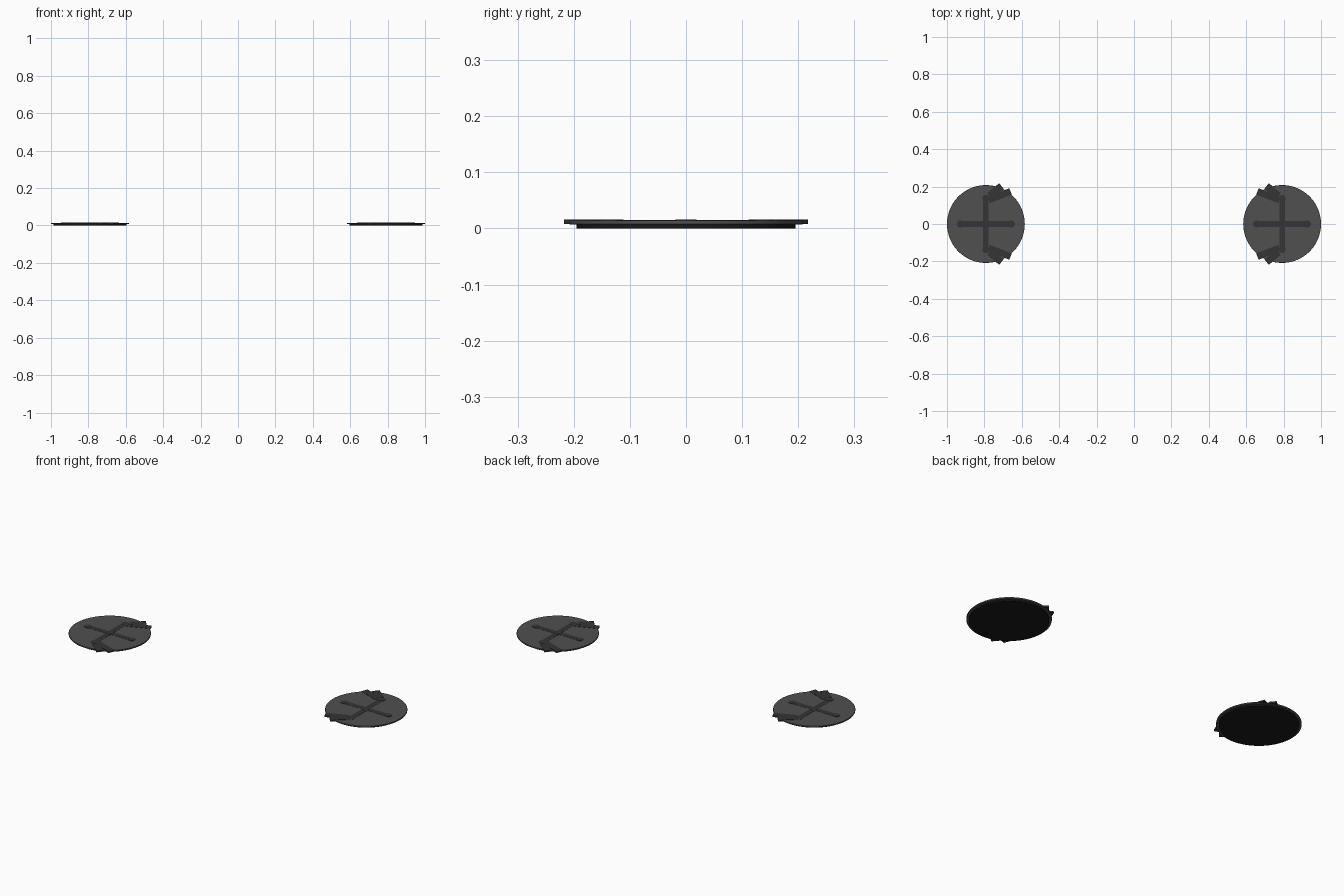
import bpy, math

if "Cube" in bpy.data.objects:
    bpy.data.objects.remove(bpy.data.objects["Cube"])

CX, R = 0.792, 0.208


def material(name, v):
    m = bpy.data.materials.new(name)
    m.diffuse_color = (v, v, v * 1.03, 1)
    m.use_nodes = True
    m.node_tree.nodes["Principled BSDF"].inputs["Base Color"].default_value = m.diffuse_color
    return m


PLATE = material("plate_grey", 0.08)
RIB = material("rib_grey", 0.035)
BASE = material("base_black", 0.01)


def disc(name, x, y, r, z0, z1, mat, n=64, bevel=0):
    bpy.ops.mesh.primitive_cylinder_add(vertices=n, radius=r, depth=z1 - z0,
                                        location=(x, y, (z0 + z1) / 2))
    o = bpy.context.object
    o.name = name
    o.data.materials.append(mat)
    if bevel:
        b = o.modifiers.new("soft_edge", 'BEVEL')
        b.width, b.segments = bevel, 2
    bpy.ops.object.shade_smooth_by_angle()
    return o


def bar(name, a, b, width, z0, z1, mat):
    dx, dy = b[0] - a[0], b[1] - a[1]
    bpy.ops.mesh.primitive_cube_add(
        size=1, location=((a[0] + b[0]) / 2, (a[1] + b[1]) / 2, (z0 + z1) / 2),
        rotation=(0, 0, math.atan2(dy, dx)))
    o = bpy.context.object
    o.name = name
    o.scale = (math.hypot(dx, dy), width, z1 - z0)
    o.data.materials.append(mat)
    return o


for side, label in ((-1, "left"), (1, "right")):
    cx = side * CX

    def at(u, v):
        # u points from the disc centre toward the middle of the pair
        return (cx - side * u, v)

    # Round pad and the wider plate above it
    disc(label + "_base_pad", cx, 0, 0.195, 0, 0.008, BASE)
    disc(label + "_plate", cx, 0, R, 0.007, 0.0145, PLATE, bevel=0.001)

    # Cross of ribs with round studs
    bar(label + "_rib_x", at(-0.136, 0), at(0.136, 0), 0.03, 0.012, 0.0152, RIB)
    bar(label + "_rib_y", at(0, -0.136), at(0, 0.136), 0.03, 0.012, 0.0153, RIB)
    for u, v in ((0, 0), (0.136, 0), (-0.136, 0), (0, 0.136), (0, -0.136)):
        disc(label + "_stud", *at(u, v), 0.019, 0.012, 0.016, RIB, 24)

    # Forked tabs reaching past the rim
    for s in (1, -1):
        bar(label + "_long_tab", at(0.015, s * 0.128), at(0.132, s * 0.174),
            0.036, 0.008, 0.0158, RIB)
        bar(label + "_short_tab", at(0.018, s * 0.150), at(0.083, s * 0.203),
            0.038, 0.008, 0.0161, RIB)
